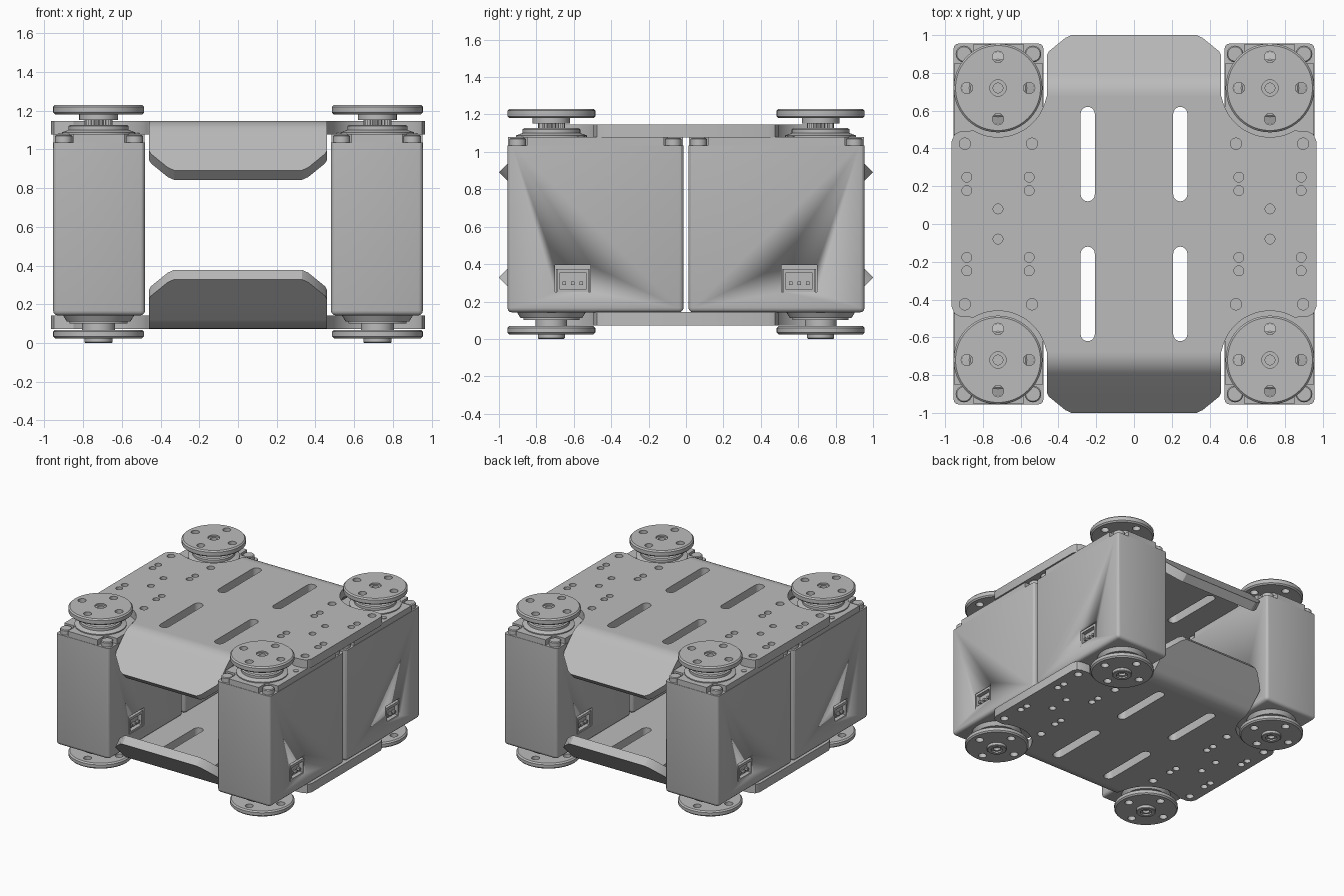
import bpy, bmesh
from math import sin, cos, pi, radians
from mathutils import Matrix, Vector

scene = bpy.context.scene
if "Cube" in bpy.data.objects:
    bpy.data.objects.remove(bpy.data.objects["Cube"])

grey = bpy.data.materials.new("brushed_grey")
grey.use_nodes = True
COLOUR = (0.5, 0.5, 0.5, 1)
grey.diffuse_color = COLOUR
grey.node_tree.nodes["Principled BSDF"].inputs["Base Color"].default_value = COLOUR

MID = 0.61          # height of the plane between the two plates
AX = 0.72           # horn axis, same in x and y
T = 0.07            # plate thickness


def finish(name, mesh, axes=(True, True, False), z=0.0):
    """Clean the mesh, shade it and mirror it around its origin."""
    bm = bmesh.new()
    bm.from_mesh(mesh)
    bmesh.ops.remove_doubles(bm, verts=bm.verts, dist=0.0002)
    bmesh.ops.recalc_face_normals(bm, faces=bm.faces)
    bm.to_mesh(mesh)
    bm.free()
    mesh.name = name
    mesh.materials.clear()
    mesh.materials.append(grey)
    ob = bpy.data.objects.new(name, mesh)
    scene.collection.objects.link(ob)
    ob.location.z = z
    bpy.ops.object.select_all(action="DESELECT")
    ob.select_set(True)
    bpy.context.view_layer.objects.active = ob
    bpy.ops.object.shade_smooth_by_angle(angle=radians(30))
    if any(axes):
        mod = ob.modifiers.new("Mirror", "MIRROR")
        mod.use_axis = axes
        mod.use_mirror_merge = False
    return ob


def ring(x, y, r, n=32, start=0, end=360):
    count = n if end - start == 360 else n + 1
    step = radians(end - start) / n
    return [(x + r * cos(radians(start) + i * step), y + r * sin(radians(start) + i * step))
            for i in range(count)]


def slab(name, loops, z0, z1, **kw):
    """Extrude an outline; the further loops become holes."""
    cu = bpy.data.curves.new(name, "CURVE")
    cu.dimensions = "2D"
    cu.fill_mode = "BOTH"
    cu.extrude = (z1 - z0) / 2
    for loop in loops:
        sp = cu.splines.new("POLY")
        sp.points.add(len(loop) - 1)
        for p, (x, y) in zip(sp.points, loop):
            p.co = (x, y, 0, 1)
        sp.use_cyclic_u = True
    tmp = bpy.data.objects.new(name + "_outline", cu)
    scene.collection.objects.link(tmp)
    bpy.context.view_layer.update()
    dg = bpy.context.evaluated_depsgraph_get()
    mesh = bpy.data.meshes.new_from_object(tmp.evaluated_get(dg))
    bpy.data.objects.remove(tmp)
    bpy.data.curves.remove(cu)
    mesh.transform(Matrix.Translation((0, 0, (z0 + z1) / 2)))
    return finish(name, mesh, **kw)


def lathe(name, profile, x=AX, y=AX, n=48):
    """Turn (radius, height) points around a vertical axis and cap the ends."""
    bm = bmesh.new()
    rows = [[bm.verts.new((px, py, z)) for px, py in ring(x, y, r, n)] for r, z in profile]
    for a, b in zip(rows, rows[1:]):
        for i in range(n):
            j = (i + 1) % n
            bm.faces.new((a[i], a[j], b[j], b[i]))
    bm.faces.new(rows[0])
    bm.faces.new(rows[-1])
    mesh = bpy.data.meshes.new(name)
    bm.to_mesh(mesh)
    bm.free()
    return finish(name, mesh)


def box_mesh(name, lo, hi, bevel=0.0):
    bm = bmesh.new()
    lo, hi = Vector(lo), Vector(hi)
    size = hi - lo
    bmesh.ops.create_cube(bm, size=1, matrix=Matrix.Translation((lo + hi) / 2)
                          @ Matrix.Diagonal((*size, 1)))
    if bevel:
        edges = [e for e in bm.edges if min(v.co.z for v in e.verts) < hi.z - 0.001]
        bmesh.ops.bevel(bm, geom=edges, offset=bevel, segments=3, profile=0.5, affect="EDGES")
    mesh = bpy.data.meshes.new(name)
    bm.to_mesh(mesh)
    bm.free()
    return mesh


# --- servo body with a socket recess on both broad sides
X0, X1, Y0, Y1 = 0.48, 0.955, 0.013, 0.955
SY = 0.605
body = finish("servo_body", box_mesh("servo_body", (X0, Y0, 0.142), (X1, Y1, 1.035), 0.025),
              axes=(False, False, False))
for side in (X0, X1):
    cut = finish("socket_cutter", box_mesh("socket_cutter", (side - 0.05, SY - 0.095, 0.25),
                                           (side + 0.05, SY + 0.095, 0.395)), axes=(False,) * 3)
    mod = body.modifiers.new("Socket", "BOOLEAN")
    mod.operation = "DIFFERENCE"
    mod.solver = "EXACT"
    mod.object = cut
    bpy.context.view_layer.objects.active = body
    bpy.ops.object.modifier_apply(modifier=mod.name)
    bpy.data.objects.remove(cut)
mirror = body.modifiers.new("Mirror", "MIRROR")
mirror.use_axis = (True, True, False)

# --- socket shell and pins
for side, sign, word in ((X0, 1, "inner"), (X1, -1, "outer")):
    def socket_part(name, y0, y1, z0, z1, d0, d1):
        xs = sorted((side + sign * d0, side + sign * d1))
        finish(word + "_" + name, box_mesh(name, (xs[0], SY + y0, z0), (xs[1], SY + y1, z1)))
    socket_part("socket_floor", -0.09, 0.09, 0.25, 0.375, 0.035, 0.05)
    socket_part("socket_bottom", -0.085, 0.085, 0.25, 0.265, 0.003, 0.05)
    socket_part("socket_top", -0.085, 0.085, 0.355, 0.375, 0.003, 0.05)
    for s in (-1, 1):
        a, b = sorted((s * 0.07, s * 0.085))
        socket_part("socket_wall", a, b, 0.25, 0.375, 0.003, 0.05)
    for k in (-1, 0, 1):
        socket_part("socket_pin", k * 0.045 - 0.009, k * 0.045 + 0.009, 0.288, 0.306, 0.008, 0.05)

# --- servo top cover, notched at the corners, with screw heads
N = 0.105
cx, cy, hx, hy = (X0 + X1) / 2, (Y0 + Y1) / 2, (X1 - X0) / 2, (Y1 - Y0) / 2
cover = []
for sx, sy in ((1, 1), (-1, 1), (-1, -1), (1, -1)):
    corner = [(hx - 0.003, hy - N), (hx - N + 0.02, hy - N), (hx - N, hy - N + 0.02), (hx - N, hy - 0.003)]
    if sx * sy < 0:
        corner.reverse()
    cover += [(cx + sx * px, cy + sy * py) for px, py in corner]
slab("servo_cover", [cover], 1.035, 1.08)
for sx in (-1, 1):
    for sy in (-1, 1):
        lathe("cover_screw", [(0.044, 1.03), (0.044, 1.068), (0.038, 1.074)],
              cx + sx * (hx - 0.055), cy + sy * (hy - 0.055), 24)
    lathe("cover_pin", [(0.02, 1.075), (0.02, 1.085)], cx + sx * 0.19, 0.56, 16)

# --- output shaft, spline and top horn
lathe("shaft_collar", [(0.19, 1.075), (0.19, 1.088), (0.155, 1.1), (0.155, 1.12), (0.145, 1.127)])
teeth = [(AX + r * cos(i * pi / 24), AX + r * sin(i * pi / 24))
         for i in range(48) for r in ((0.072, 0.064)[i % 2],)]
slab("shaft_spline", [teeth], 1.12, 1.16)
lathe("horn_hub", [(0.1, 1.152), (0.1, 1.182)])


def horn(name, z0, z1):
    holes = [ring(AX + 0.165 * cos(k * pi / 2), AX + 0.165 * sin(k * pi / 2), 0.03, 24)
             for k in range(4)]
    slab(name + "_disc", [ring(AX, AX, 0.225, 48), ring(AX, AX, 0.043, 24)] + holes, z0, z1)
    # Bevelled outer rim
    bm = bmesh.new()
    prof = [(0.225, z0), (0.235, z0 + 0.01), (0.235, z1 - 0.01), (0.225, z1)]
    rows = [[bm.verts.new((x, y, z)) for x, y in ring(AX, AX, r, 48)] for r, z in prof]
    for a, b in zip(rows, rows[1:]):
        for i in range(48):
            j = (i + 1) % 48
            bm.faces.new((a[i], a[j], b[j], b[i]))
    mesh = bpy.data.meshes.new(name)
    bm.to_mesh(mesh)
    bm.free()
    finish(name + "_rim", mesh)


horn("top_horn", 1.18, 1.23)
lathe("top_horn_screw", [(0.043, 1.18), (0.043, 1.218), (0.026, 1.218), (0.026, 1.195)], n=24)

# --- idler boss and bottom horn
lathe("idler_boss", [(0.185, 0.145), (0.165, 0.112), (0.15, 0.112), (0.15, 0.1),
                     (0.085, 0.1), (0.085, 0.065)])
horn("bottom_horn", 0.024, 0.068)
lathe("bottom_horn_hub", [(0.072, 0.03), (0.072, 0.004), (0.068, 0), (0.042, 0), (0.042, 0.012),
                          (0.026, 0.012), (0.026, 0.03)], n=32)

# --- top and bottom plates: flat middle with slots and screw holes
quarter = [(0.46, 0.68)] + ring(AX, AX, 0.26, 20, 192, 300) + [(0.92, 0.49), (0.95, 0.475), (0.965, 0.44)]
outline = []
for sx, sy in ((1, 1), (1, -1), (-1, -1), (-1, 1)):
    pts = quarter if sx * sy > 0 else quarter[::-1]
    outline += [(sx * x, sy * y) for x, y in pts]
loops = [outline]
for sx in (-1, 1):
    for sy in (-1, 1):
        loops.append(ring(sx * 0.245, sy * 0.37 + 0.2125, 0.0375, 12, 0, 180)
                     + ring(sx * 0.245, sy * 0.37 - 0.2125, 0.0375, 12, 180, 360))
        for x, y, r in ((0.895, 0.425, 0.03), (0.54, 0.425, 0.03), (0.885, 0.248, 0.026), (0.885, 0.177, 0.026),
                        (0.555, 0.248, 0.026), (0.555, 0.177, 0.026), (AX, 0.08, 0.026)):
            loops.append(ring(sx * x, sy * y, r, 20))
TOP = 1.147 - MID
slab("mounting_plate", loops, TOP - T, TOP, axes=(False, False, True), z=MID)

# --- bent flaps at the front and back of both plates
R = 0.157
stations = []           # y, z, outward direction, half width
for i in range(9):
    a = radians(90 - 45 * i / 8)
    stations.append((0.68 + R * cos(a), TOP - R + R * sin(a), a, 0.46))
y, z, a, w = stations[-1]
for d, w in ((0.15, 0.46), (0.175, 0.45), (0.275, 0.363), (0.296, 0.33)):
    stations.append((y + d * cos(a), z - d * sin(a), a, w))
bm = bmesh.new()
rows = []
for y, z, a, w in stations:
    yi, zi = y - T * cos(a), z - T * sin(a)
    rows.append([bm.verts.new(p) for p in ((-w, y, z), (w, y, z), (w, yi, zi), (-w, yi, zi))])
for p, q in zip(rows, rows[1:]):
    for i in range(4):
        j = (i + 1) % 4
        bm.faces.new((p[i], p[j], q[j], q[i]))
bm.faces.new(rows[-1])
mesh = bpy.data.meshes.new("plate_flap")
bm.to_mesh(mesh)
bm.free()
finish("plate_flap", mesh, axes=(False, True, True), z=MID)
